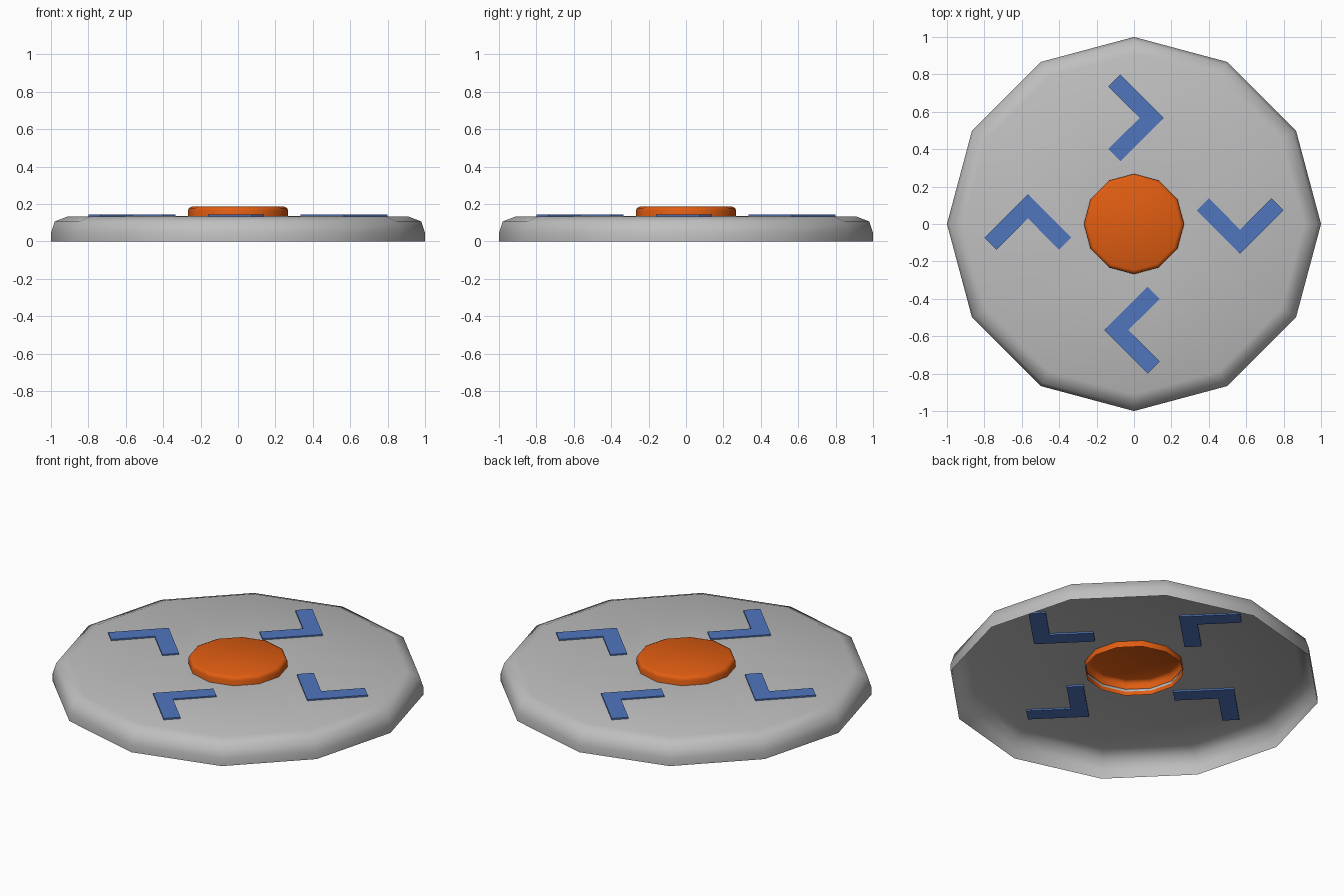
import bpy, bmesh, math

cube = bpy.data.objects.get("Cube")
if cube:
    bpy.data.objects.remove(cube, do_unlink=True)


def material(name, color):
    mat = bpy.data.materials.new(name)
    mat.use_nodes = True
    mat.diffuse_color = (*color, 1)
    mat.node_tree.nodes["Principled BSDF"].inputs["Base Color"].default_value = (*color, 1)
    return mat


def finish(name, bm, mat, smooth):
    bmesh.ops.recalc_face_normals(bm, faces=bm.faces[:])
    mesh = bpy.data.meshes.new(name)
    bm.to_mesh(mesh)
    bm.free()
    mesh.materials.append(mat)
    for poly in mesh.polygons:
        poly.use_smooth = smooth
    obj = bpy.data.objects.new(name, mesh)
    bpy.context.collection.objects.link(obj)
    return obj


def lathe(name, profile, mat, cap, sides=12):
    """Open shell turned from (radius, height) points, listed from the bottom rim inwards."""
    bm = bmesh.new()
    rings = []
    for r, z in profile:
        angles = [2 * math.pi * i / sides for i in range(sides)]
        rings.append([bm.verts.new((r * math.cos(a), r * math.sin(a), z)) for a in angles])
    for low, high in zip(rings, rings[1:]):
        for i in range(sides):
            j = (i + 1) % sides
            bm.faces.new((low[i], low[j], high[j], high[i]))
    if cap:
        bm.faces.new(rings[-1])
    bm.normal_update()
    return finish(name, bm, mat, True)


grey = material("light grey", (0.52, 0.52, 0.52))
orange = material("orange", (0.75, 0.11, 0.006))
blue = material("blue", (0.08, 0.18, 0.51))

# Hollow disc, open underneath, with a lipped hole for the button
lathe("disc_shell", [(1, 0), (1, 0.045), (0.98, 0.107), (0.91, 0.134),
                     (0.27, 0.136), (0.264, 0.136), (0.264, 0.122)], grey, False)

# Hollow button standing through the hole
lathe("centre_button", [(0.268, 0.1), (0.268, 0.165), (0.262, 0.179),
                        (0.247, 0.186)], orange, True)

# Four chevrons set into the disc, each a quarter turn from the last
chevron = [(0.335, 0.073), (0.567, -0.16), (0.8, 0.073),
           (0.735, 0.138), (0.567, -0.03), (0.4, 0.138)]
for n, side in enumerate(("left", "back", "right", "front")):
    bm = bmesh.new()
    face = bm.faces.new([bm.verts.new((x, y, 0.126)) for x, y in chevron])
    top = bmesh.ops.extrude_face_region(bm, geom=[face], use_keep_orig=True)["geom"]
    bmesh.ops.translate(bm, vec=(0, 0, 0.017),
                        verts=[g for g in top if isinstance(g, bmesh.types.BMVert)])
    obj = finish("chevron_" + side, bm, blue, False)
    obj.rotation_euler.z = n * math.pi / 2
